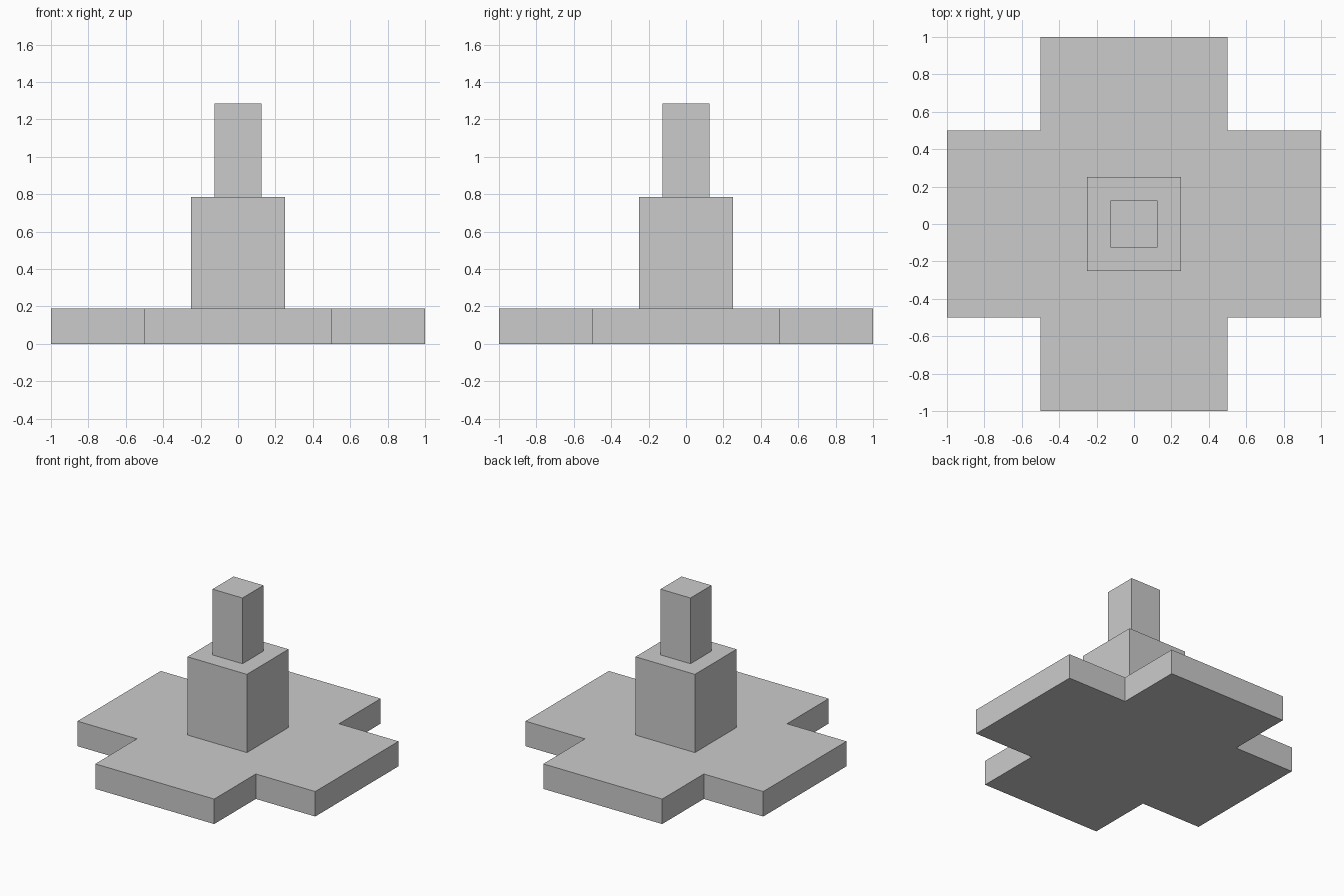
import bpy
import bmesh

if "Cube" in bpy.data.objects:
    bpy.data.objects.remove(bpy.data.objects["Cube"])


def prism(name, outline, z0, z1):
    """Extrude a flat counter-clockwise outline from z0 up to z1."""
    bm = bmesh.new()
    face = bm.faces.new([bm.verts.new((x, y, z0)) for x, y in outline])
    top = bmesh.ops.extrude_face_region(bm, geom=[face], use_keep_orig=True)["geom"]
    verts = [g for g in top if isinstance(g, bmesh.types.BMVert)]
    bmesh.ops.translate(bm, verts=verts, vec=(0, 0, z1 - z0))
    bmesh.ops.recalc_face_normals(bm, faces=bm.faces)
    mesh = bpy.data.meshes.new(name)
    bm.to_mesh(mesh)
    bm.free()
    obj = bpy.data.objects.new(name, mesh)
    bpy.context.collection.objects.link(obj)
    return obj


def four_turns(points):
    """Repeat outline points around the centre in quarter turns."""
    outline = []
    for _ in range(4):
        outline += points
        points = [(-y, x) for x, y in points]
    return outline


# Cross-shaped base slab: one arm tip and inner corner, turned four times
prism("cross_base", four_turns([(1, -0.5), (1, 0.5), (0.5, 0.5)]), 0, 0.19)

# Square lower column and narrower upper post
prism("lower_column", four_turns([(0.25, 0.25)]), 0.19, 0.785)
prism("upper_post", four_turns([(0.126, 0.126)]), 0.785, 1.285)
